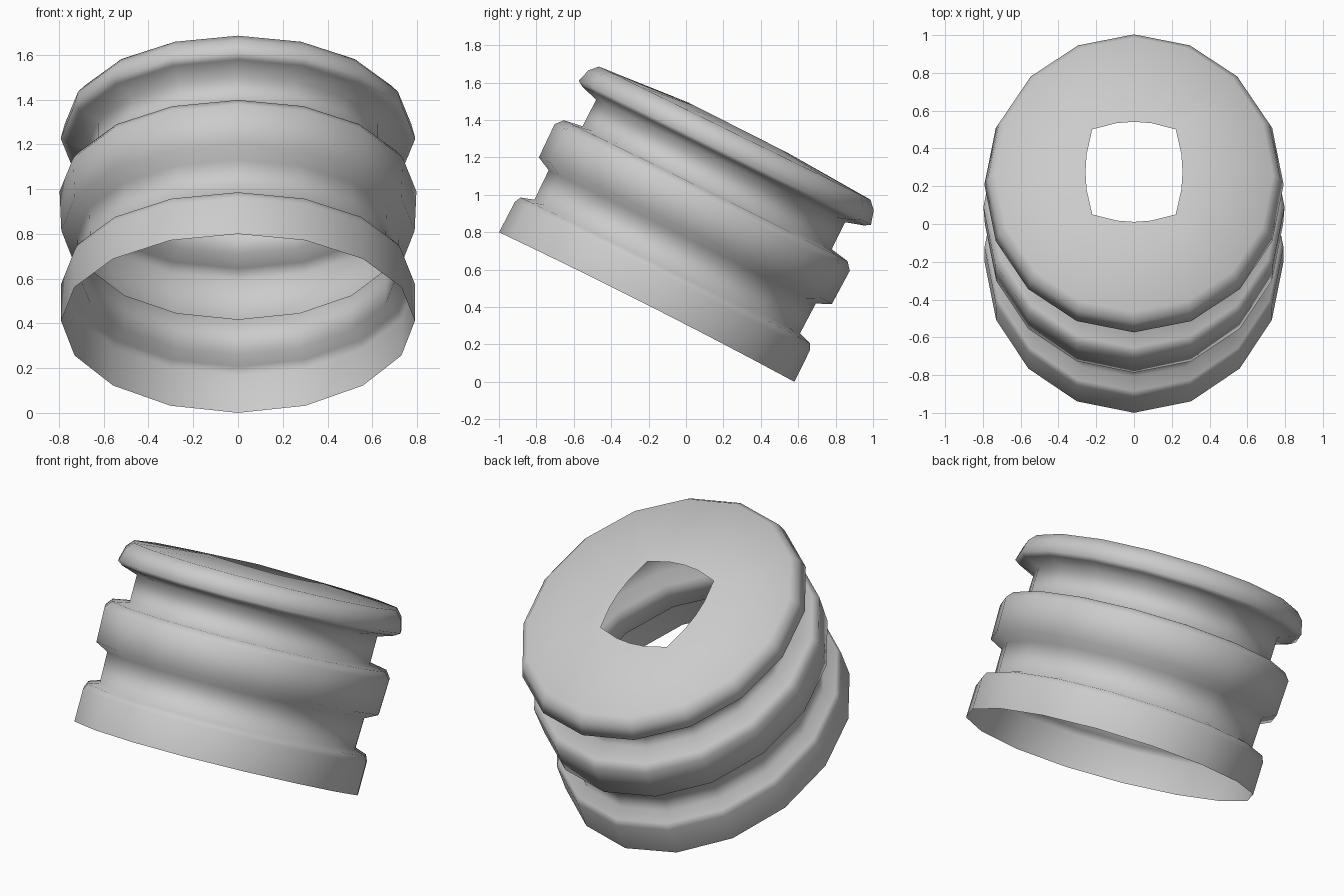
import bpy, bmesh, math
from mathutils import Matrix, Vector

if "Cube" in bpy.data.objects:
    bpy.data.objects.remove(bpy.data.objects["Cube"])

SIDES = 16
TILT = -math.atan2(0.8, 1.58)     # axis leans toward +y

# Side profile: (radius, height along the leaning axis)
profile = [
    (0.885, 0.0), (0.883, 0.185), (0.866, 0.22),      # lower band
    (0.795, 0.243), (0.798, 0.42),                    # lower groove
    (0.876, 0.458), (0.881, 0.657), (0.847, 0.697),   # middle band
    (0.743, 0.715), (0.742, 0.875),                   # upper groove
    (0.84, 0.905), (0.871, 0.925), (0.849, 1.0), (0.808, 1.042),  # top flange
]

bm = bmesh.new()
place = Matrix.Translation((0, -0.21, 0.4)) @ Matrix.Rotation(TILT, 4, 'X')
angles = [2 * math.pi * i / SIDES for i in range(SIDES)]


def wall_ring(r, h):
    # narrower in x, a little less so toward the top; slight saddle at the bottom
    ratio = 0.893 + 0.018 * h
    bow = 0.012 * max(0.0, 1 - h)
    return [bm.verts.new(place @ Vector((
        r * ratio * math.cos(a), r * math.sin(a),
        h + bow * math.cos(a) ** 2 + 0.01 * h * math.sin(a)))) for a in angles]


def opening_ring(half_x, half_y, h):
    # square opening with gently bulging sides and sharp corners
    ring = []
    for a in angles:
        m = max(abs(math.cos(a)), abs(math.sin(a)))
        qx, qy = math.cos(a) / m, math.sin(a) / m
        ring.append(bm.verts.new(place @ Vector((
            half_x * qx * (1 - 0.14 * qy * qy),
            half_y * qy * (1 - 0.15 * qx * qx), h))))
    return ring


# Open shell wall, then the slightly domed cap with its opening
rings = [wall_ring(r, h) for r, h in profile]
rings.append(opening_ring(0.257, 0.297, 1.076))
for a, b in zip(rings, rings[1:]):
    for i in range(SIDES):
        j = (i + 1) % SIDES
        bm.faces.new((a[i], a[j], b[j], b[i]))

mesh = bpy.data.meshes.new("ribbed_collar")
bm.to_mesh(mesh)
bm.free()
collar = bpy.data.objects.new("ribbed_collar", mesh)
bpy.context.collection.objects.link(collar)

# Smooth shading
bpy.context.view_layer.objects.active = collar
collar.select_set(True)
bpy.ops.object.shade_smooth_by_angle(angle=math.radians(80))
